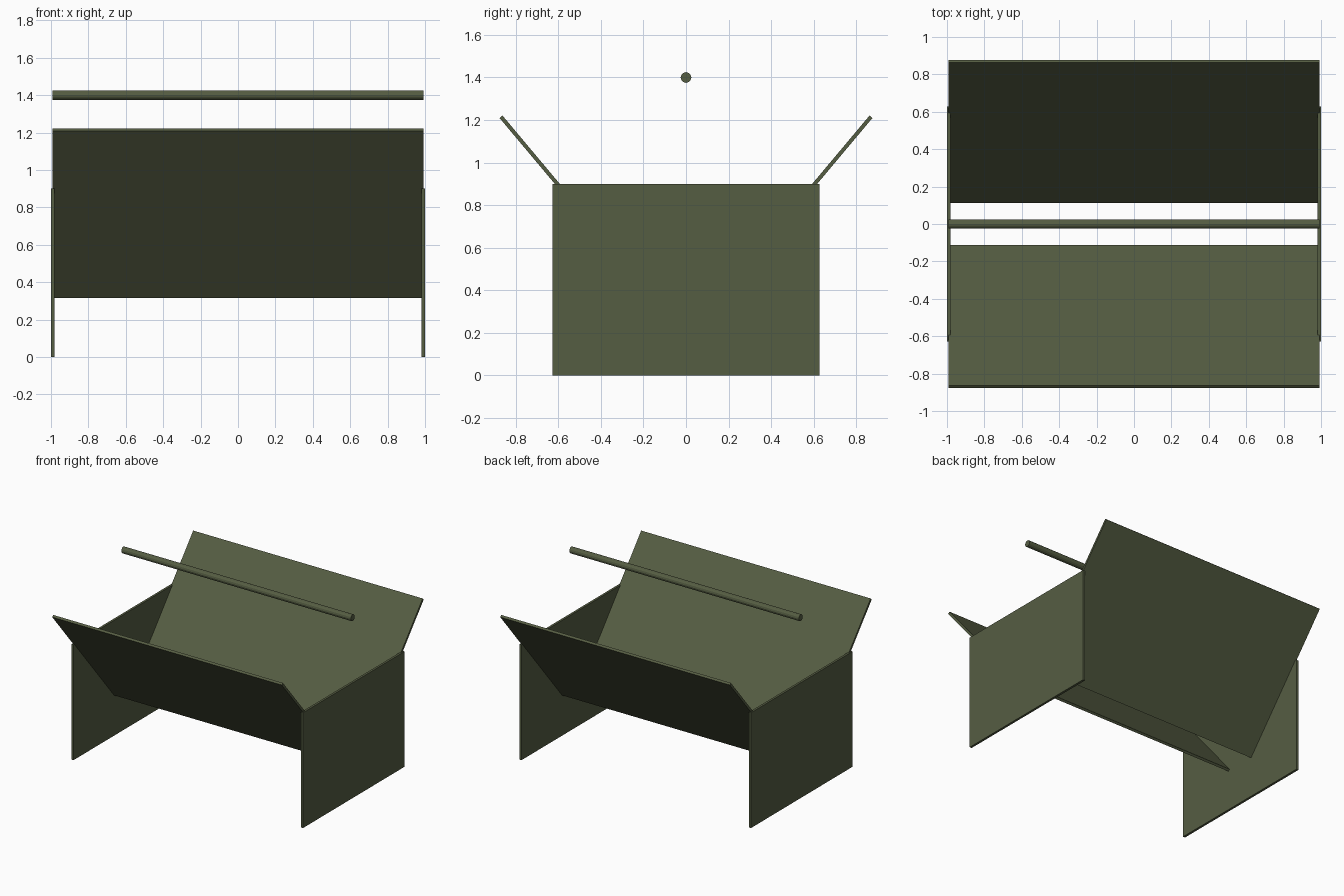
import bpy
import math

if "Cube" in bpy.data.objects:
    bpy.data.objects.remove(bpy.data.objects["Cube"])

T = 0.018  # board thickness

olive = bpy.data.materials.new("olive green")
olive.diffuse_color = (0.091, 0.109, 0.055, 1)
olive.use_nodes = True
olive.node_tree.nodes["Principled BSDF"].inputs["Base Color"].default_value = olive.diffuse_color


def finish(name):
    ob = bpy.context.object
    ob.name = name
    ob.data.materials.append(olive)
    return ob


def board(name, loc, size, tilt=0.0):
    bpy.ops.mesh.primitive_cube_add(size=1, location=loc)
    ob = finish(name)
    ob.scale = size
    ob.rotation_euler = (tilt, 0, 0)
    return ob


# Upright end panels
for side, s in (("left", -1), ("right", 1)):
    board(side + "_end_panel", (s * (1 - T / 2), 0, 0.45), (T, 1.254, 0.9))

# Sloping boards forming the open-bottomed trough
for side, s in (("front", -1), ("back", 1)):
    board(side + "_sloping_board", (0, s * 0.494, 0.768),
          (1.982, 1.168, T), s * math.radians(50))

# Faceted rail above the trough
bpy.ops.mesh.primitive_cylinder_add(vertices=12, radius=0.025, depth=1.982,
                                    location=(0, 0, 1.4),
                                    rotation=(0, math.pi / 2, 0))
finish("top_rail")
